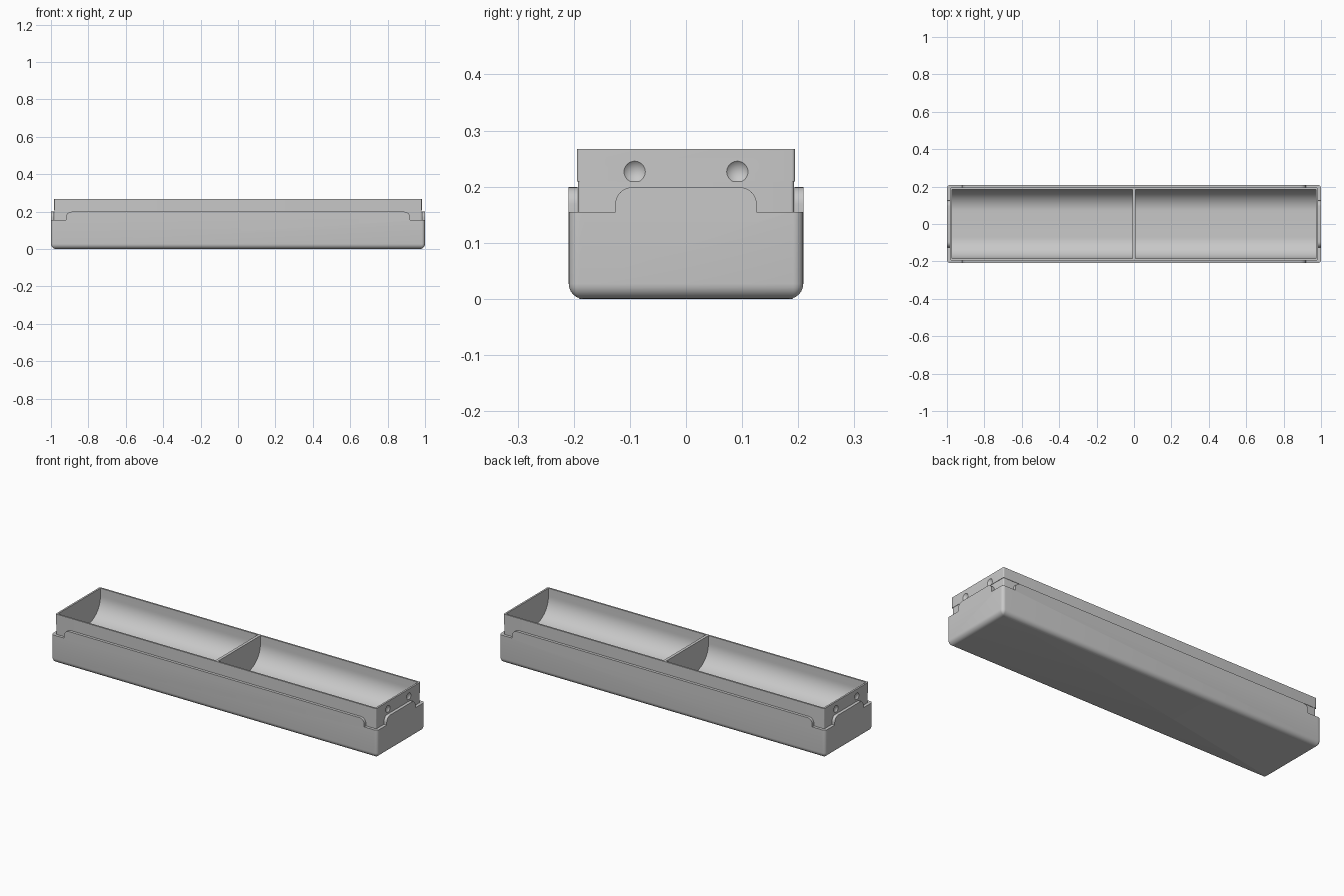
import bpy, bmesh, math
from mathutils import Vector

cube = bpy.data.objects.get("Cube")
if cube:
    bpy.data.objects.remove(cube, do_unlink=True)

grey = bpy.data.materials.new("light_grey")
grey.use_nodes = True
COLOUR = (0.58, 0.58, 0.58, 1)
grey.diffuse_color = COLOUR
grey.node_tree.nodes["Principled BSDF"].inputs["Base Color"].default_value = COLOUR


def finish(bm, name):
    bmesh.ops.recalc_face_normals(bm, faces=bm.faces)
    mesh = bpy.data.meshes.new(name)
    bm.to_mesh(mesh)
    bm.free()
    mesh.materials.append(grey)
    obj = bpy.data.objects.new(name, mesh)
    bpy.context.collection.objects.link(obj)
    return obj


def block(name, hx, hy, z0, z1, side_r, base_r=0):
    """Box with rounded upright edges and, if asked, a rounded base."""
    bm = bmesh.new()
    bmesh.ops.create_cube(bm, size=2)
    for v in bm.verts:
        v.co = (v.co.x * hx, v.co.y * hy, z1 if v.co.z > 0 else z0)
    upright = [e for e in bm.edges if abs(e.verts[0].co.z - e.verts[1].co.z) > 1e-4]
    bmesh.ops.bevel(bm, geom=upright, offset=side_r, segments=6, profile=0.5, affect='EDGES')
    if base_r:
        base = [e for e in bm.edges if all(abs(v.co.z - z0) < 1e-5 for v in e.verts)]
        bmesh.ops.bevel(bm, geom=base, offset=base_r, segments=6, profile=0.5,
                        affect='EDGES', clamp_overlap=False)
    return finish(bm, name)


def extrude(name, points, depth):
    """Prism from a closed loop of 3D points."""
    bm = bmesh.new()
    face = bm.faces.new([bm.verts.new(p) for p in points])
    result = bmesh.ops.extrude_face_region(bm, geom=[face])
    moved = [g for g in result["geom"] if isinstance(g, bmesh.types.BMVert)]
    bmesh.ops.translate(bm, verts=moved, vec=Vector(depth))
    return finish(bm, name)


def arc(cx, cz, r, a0, a1, n):
    steps = [math.radians(a0 + (a1 - a0) * i / n) for i in range(n + 1)]
    return [(cx + r * math.cos(a), cz + r * math.sin(a)) for a in steps]


def select_only(obj):
    bpy.ops.object.select_all(action='DESELECT')
    bpy.context.view_layer.objects.active = obj
    obj.select_set(True)


def combine(target, other, operation='DIFFERENCE'):
    mod = target.modifiers.new("combine", 'BOOLEAN')
    mod.operation, mod.solver, mod.object = operation, 'EXACT', other
    select_only(target)
    bpy.ops.object.modifier_apply(modifier=mod.name)
    bpy.data.objects.remove(other, do_unlink=True)


def smooth(obj):
    select_only(obj)
    bpy.ops.object.shade_smooth_by_angle(angle=math.radians(35))


# Outer case: open shell with stepped corners
STEP, TOP, R = 0.155, 0.199, 0.03
case = block("outer_case", 1.0, 0.209, 0, TOP, 0.018, 0.027)
combine(case, block("cavity", 0.983, 0.1935, 0.02, 0.3, 0.006))


def notch_profile(edge):
    far = edge + 0.2
    return [(edge, STEP), (far, STEP), (far, 0.3), (edge - R, 0.3)] + \
        arc(edge - R, TOP - R, R, 90, 0, 8)


for sx in (-1, 1):
    for sy in (-1, 1):
        long_side = [(sx * u, sy * 0.18, z) for u, z in notch_profile(0.92)]
        combine(case, extrude("long_notch", long_side, (0, sy * 0.1, 0)))
        short_side = [(sx * 0.97, sy * u, z) for u, z in notch_profile(0.126)]
        combine(case, extrude("short_notch", short_side, (sx * 0.1, 0, 0)))
smooth(case)

# Inner tray: body that sits in the case, with a slightly wider upper band
HX, HY, HEIGHT = 0.983, 0.1945, 0.267
tray = block("inner_tray", HX - 0.002, HY - 0.002, 0.03, HEIGHT - 0.02, 0.006)
combine(tray, block("upper_band", HX, HY, 0.209, HEIGHT, 0.006), 'UNION')

# Two round-bottomed troughs either side of a thin divider
HALF, FLOOR, BEND = 0.185, 0.108, 0.115
trough = [(HALF, 0.35)] + arc(HALF - BEND, FLOOR + BEND, BEND, 0, -90, 16) + \
    arc(BEND - HALF, FLOOR + BEND, BEND, -90, -180, 16) + [(-HALF, 0.35)]
for sx in (-1, 1):
    combine(tray, extrude("trough", [(sx * 0.008, y, z) for y, z in trough],
                          (sx * 0.965, 0, 0)))

# Shallow round finger dimples on both ends
RIM, DEPTH = 0.019, 0.008
BALL = (RIM ** 2 + DEPTH ** 2) / (2 * DEPTH)
for sx in (-1, 1):
    for sy in (-1, 1):
        bm = bmesh.new()
        bmesh.ops.create_uvsphere(bm, u_segments=32, v_segments=24, radius=BALL)
        bmesh.ops.translate(bm, verts=bm.verts,
                            vec=(sx * (HX - DEPTH + BALL), sy * 0.0915, 0.2265))
        combine(tray, finish(bm, "dimple"))
smooth(tray)
